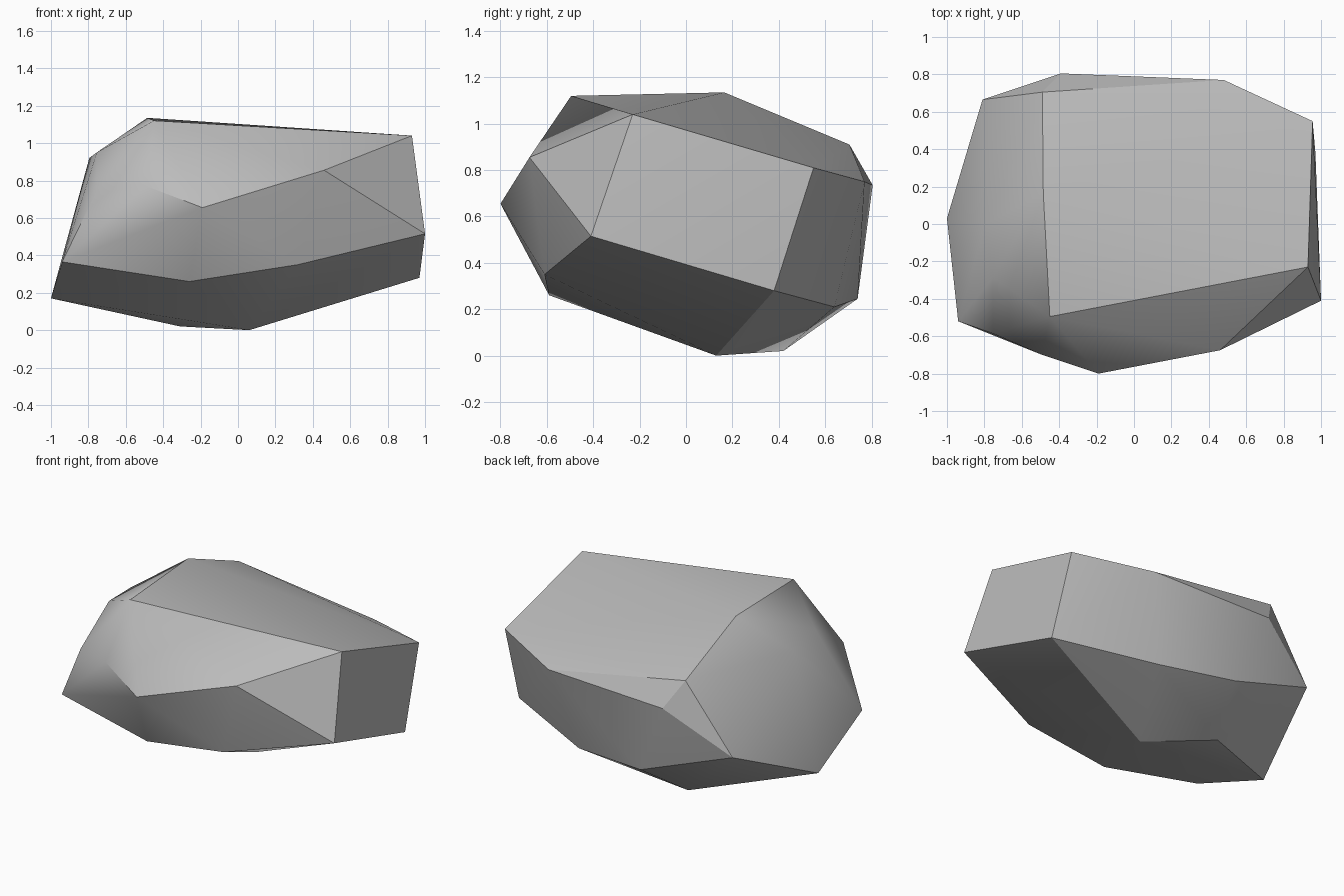
import bpy
import bmesh
import math

# Remove the default cube
default_cube = bpy.data.objects.get("Cube")
if default_cube:
    bpy.data.objects.remove(default_cube, do_unlink=True)


def make_material(name, colour):
    material = bpy.data.materials.new(name)
    material.use_nodes = True
    material.diffuse_color = colour
    for node in material.node_tree.nodes:
        if node.type == "BSDF_PRINCIPLED":
            node.inputs["Base Color"].default_value = colour
    return material


def make_boulder(name, corner_groups, material, sharp_angle):
    """Wrap a hull around the corners and shade it with crisp ridges."""
    bm = bmesh.new()
    for group in corner_groups.values():
        for corner in group:
            bm.verts.new(corner)
    hull = bmesh.ops.convex_hull(bm, input=bm.verts[:])
    loose = [v for v in bm.verts if not v.link_faces]
    bmesh.ops.delete(bm, geom=loose, context="VERTS")
    bmesh.ops.recalc_face_normals(bm, faces=bm.faces[:])

    mesh = bpy.data.meshes.new(name)
    bm.to_mesh(mesh)
    bm.free()
    mesh.materials.append(material)
    boulder = bpy.data.objects.new(name, mesh)
    bpy.context.collection.objects.link(boulder)

    bpy.ops.object.select_all(action="DESELECT")
    boulder.select_set(True)
    bpy.context.view_layer.objects.active = boulder
    bpy.ops.object.shade_smooth_by_angle(angle=math.radians(sharp_angle))
    return boulder


# Chipped corners of the boulder, grouped by the side they shape
corners = {
    "crown": [(-.45, -.495, 1.12), (-.485, .165, 1.135), (-.49, .705, .91)],
    "left_end": [(.93, -.23, 1.04), (1, -.41, .515), (.97, .38, .28), (.955, .55, .81)],
    "right_end": [(-.755, -.285, .95), (-.795, 0, .92), (-.755, -.585, .745),
                  (-.94, -.52, .365), (-1, .03, .17), (-.81, .665, .465)],
    "front": [(-.49, -.7, .77), (-.19, -.8, .655), (.46, -.675, .855)],
    "back": [(.48, .77, .75), (-.39, .805, .735), (-.18, .74, .245), (.345, .64, .21)],
    "underside": [(-.26, -.59, .26), (.32, -.61, .35), (.06, .13, 0), (-.31, .42, .02)],
}

stone = make_material("grey_stone", (.5, .5, .5, 1))
make_boulder("boulder", corners, stone, 30)
